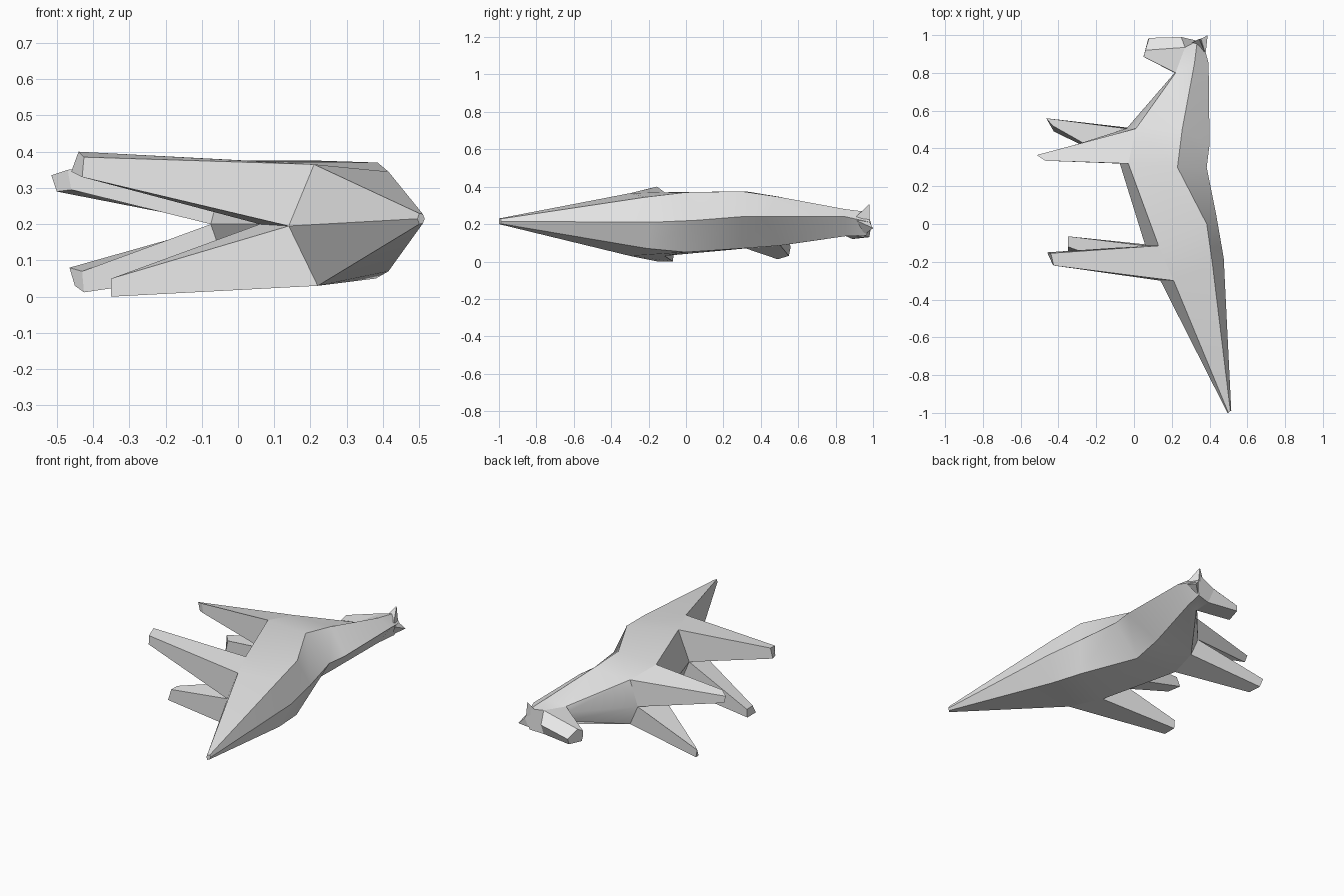
import bpy, bmesh, math

if "Cube" in bpy.data.objects:
    bpy.data.objects.remove(bpy.data.objects["Cube"], do_unlink=True)

grey = bpy.data.materials.new("plain_grey")
grey.use_nodes = True
grey.diffuse_color = (0.8, 0.8, 0.8, 1)
grey.node_tree.nodes["Principled BSDF"].inputs["Base Color"].default_value = (0.8, 0.8, 0.8, 1)


def loft(name, rings, skip=(), cap_start=False, cap_end=True):
    """Skin closed rings in order; skip holds (segment, side) faces left open."""
    bm = bmesh.new()
    rows = [[bm.verts.new(p) for p in ring] for ring in rings]
    n = len(rows[0])
    for s in range(len(rows) - 1):
        for i in range(n):
            if (s, i) not in skip:
                j = (i + 1) % n
                bm.faces.new((rows[s][i], rows[s][j], rows[s + 1][j], rows[s + 1][i]))
    if cap_start:
        bm.faces.new(rows[0])
    if cap_end:
        bm.faces.new(rows[-1])
    bmesh.ops.recalc_face_normals(bm, faces=bm.faces[:])
    # Open tubes: make sure the far cap looks outward
    if cap_end and not cap_start:
        bm.faces.ensure_lookup_table()
        cap = bm.faces[-1]
        inner = sum((v.co for v in rows[0]), rows[0][0].co * 0) / n
        if cap.normal.dot(cap.calc_center_median() - inner) < 0:
            bmesh.ops.reverse_faces(bm, faces=bm.faces[:])
    mesh = bpy.data.meshes.new(name)
    bm.to_mesh(mesh)
    bm.free()
    mesh.materials.append(grey)
    ob = bpy.data.objects.new(name, mesh)
    bpy.context.collection.objects.link(ob)
    bpy.ops.object.select_all(action='DESELECT')
    ob.select_set(True)
    bpy.context.view_layer.objects.active = ob
    bpy.ops.object.shade_smooth_by_angle(angle=math.radians(30))
    return ob


# Ring order: spine, upper flank, upper belly, belly middle, lower belly, lower flank
tail = [(.515, -.99, .215), (.51, -.99, .228), (.50, -1, .23),
        (.495, -1, .215), (.50, -1, .2), (.51, -.99, .202)]
hips = [(.475, -.18, .21), (.415, -.21, .345), (.21, -.30, .365),
        (.14, -.30, .195), (.22, -.30, .03), (.415, -.21, .07)]
waist = [(.435, .05, .22), (.385, 0, .37), (.13, -.115, .37),
         (.06, -.115, .2), (.13, -.115, .03), (.38, 0, .05)]
ribs = [(.385, .3, .24), (.23, .3, .375), (-.03, .32, .375),
        (-.075, .32, .2), (-.03, .32, .07), (.23, .3, .07)]
chest = [(.4, .42, .24), (.255, .5, .345), (.01, .505, .345),
         (-.04, .505, .2), (.01, .505, .085), (.255, .5, .085)]
neck = [(.395, .85, .24), (.32, .85, .28), (.22, .80, .245),
        (.215, .80, .21), (.22, .80, .16), (.32, .85, .135)]
crown = [(.36, .985, .21), (.335, .97, .265), (.27, .935, .26),
         (.25, .99, .2), (.26, .95, .13), (.34, .965, .14)]

# Body from tail tip to head, open where legs and snout join
loft("body", [tail, hips, waist, ribs, chest, neck, crown],
     skip={(s, i) for s in (1, 3, 5) for i in (2, 3)}, cap_start=True)


# Legs: each grows from the gap between two body rings
def leg(name, back, front, edge, foot):
    loft(name, [[back[edge], front[edge], front[3], back[3]], foot])


leg("upper_hind_leg", hips, waist, 2,
    [(-.425, -.22, .385), (-.44, -.155, .40), (-.46, -.15, .345), (-.43, -.215, .33)])
leg("lower_hind_leg", hips, waist, 4,
    [(-.35, -.15, 0), (-.35, -.07, 0), (-.35, -.065, .05), (-.35, -.12, .05)])
leg("upper_front_leg", ribs, chest, 2,
    [(-.47, .335, .35), (-.515, .365, .335), (-.5, .36, .29), (-.46, .335, .295)])
leg("lower_front_leg", ribs, chest, 4,
    [(-.425, .49, .012), (-.45, .55, .03), (-.465, .56, .08), (-.43, .52, .07)])

# Snout
loft("snout",
     [[neck[2], crown[2], crown[3], crown[4], neck[4], neck[3]],
      [(.05, .885, .18), (.06, .92, .20), (.08, .985, .16),
       (.075, .98, .13), (.055, .89, .12), (.05, .885, .15)]])


# Pointed ears
def ear(name, base, tip):
    small = [tuple(t + (b - t) * .04 for b, t in zip(p, tip)) for p in base]
    loft(name, [base, small])


ear("upper_ear", [(.375, .91, .24), (.355, .98, .215), (.30, .955, .25)], (.345, .98, .307))
ear("lower_ear", [(.38, .91, .22), (.355, .98, .215), (.335, .955, .145)], (.39, 1.0, .178))
